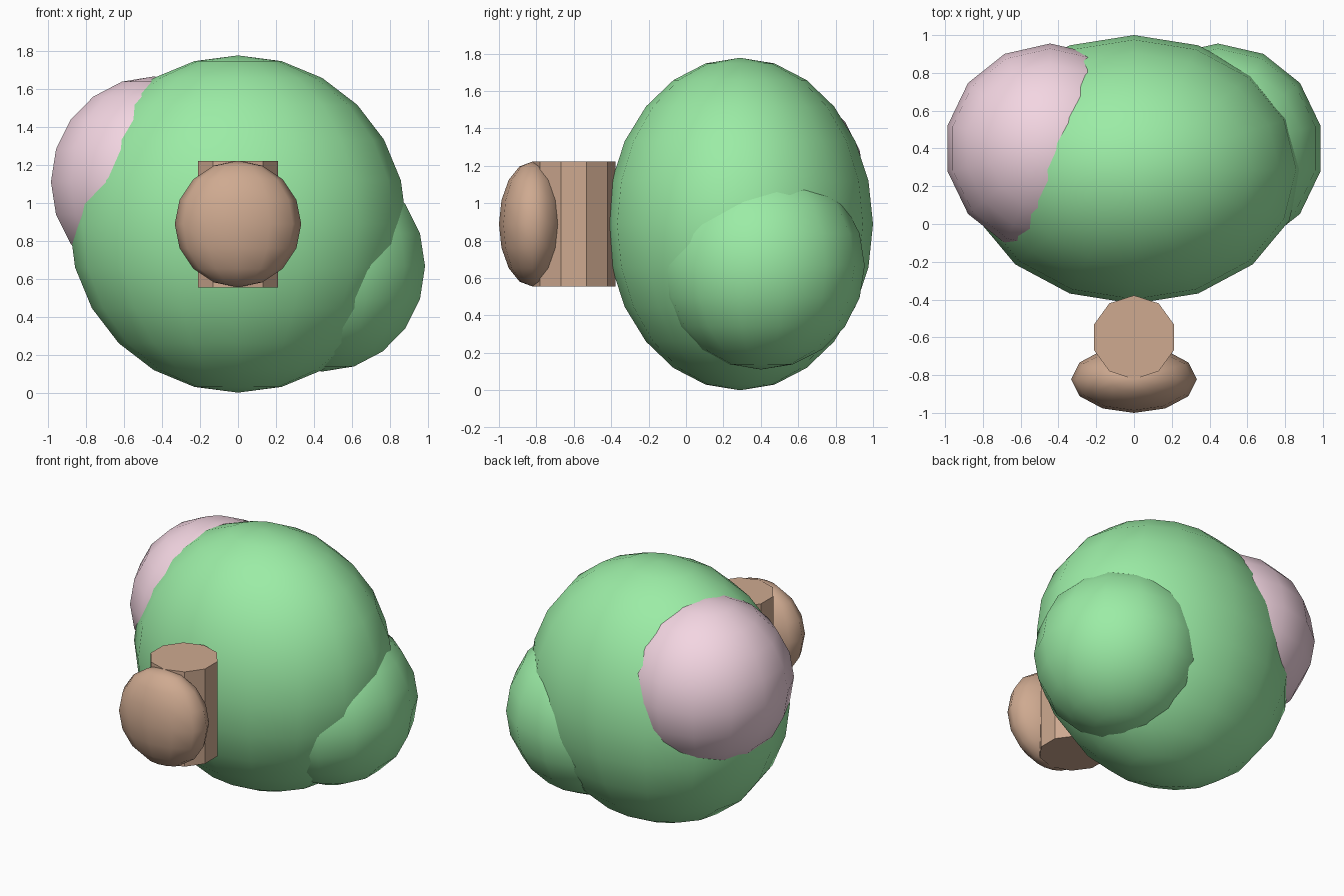
import bpy

if "Cube" in bpy.data.objects:
    bpy.data.objects.remove(bpy.data.objects["Cube"])

U = 2 / 9          # design unit
Z0 = 4 * U         # height of the body centre
Y0 = 1 - 3.2 * U   # depth of the body centre


def material(name, rgb):
    m = bpy.data.materials.new(name)
    m.diffuse_color = (*rgb, 1)
    m.use_nodes = True
    m.node_tree.nodes["Principled BSDF"].inputs["Base Color"].default_value = m.diffuse_color
    return m


green = material("green", (0.33, 0.84, 0.38))
pink = material("pink", (0.90, 0.67, 0.76))
brown = material("brown", (0.62, 0.40, 0.28))


def blob(name, offset, radii, segments, rings, mat):
    """Smooth ellipsoid; offset and radii in design units from the body centre."""
    x, y, z = (c * U for c in offset)
    bpy.ops.mesh.primitive_uv_sphere_add(segments=segments, ring_count=rings, radius=1,
                                         location=(x, Y0 + y, Z0 + z))
    ob = bpy.context.object
    ob.name = name
    ob.scale = [r * U for r in radii]
    bpy.ops.object.transform_apply(location=False, rotation=False, scale=True)
    bpy.ops.object.shade_smooth()
    ob.data.materials.append(mat)
    return ob


# Main rounded mass, with one lobe on each side
blob("main_body", (0, 0, 0), (4, 3.2, 4), 16, 12, green)
blob("left_lobe", (-2, 0.5, 1), (2.5, 2.5, 2.5), 14, 10, pink)
blob("right_lobe", (2, 0.5, -1), (2.5, 2.5, 2.5), 14, 10, green)

# Flat-sided post in front of the body
bpy.ops.mesh.primitive_cylinder_add(vertices=10, radius=U, depth=3 * U,
                                    location=(0, Y0 - 4 * U, Z0))
post = bpy.context.object
post.name = "front_post"
post.data.materials.append(brown)

# Flattened knob on the post
blob("front_knob", (0, -5, 0), (1.5, 0.8, 1.5), 12, 8, brown)
